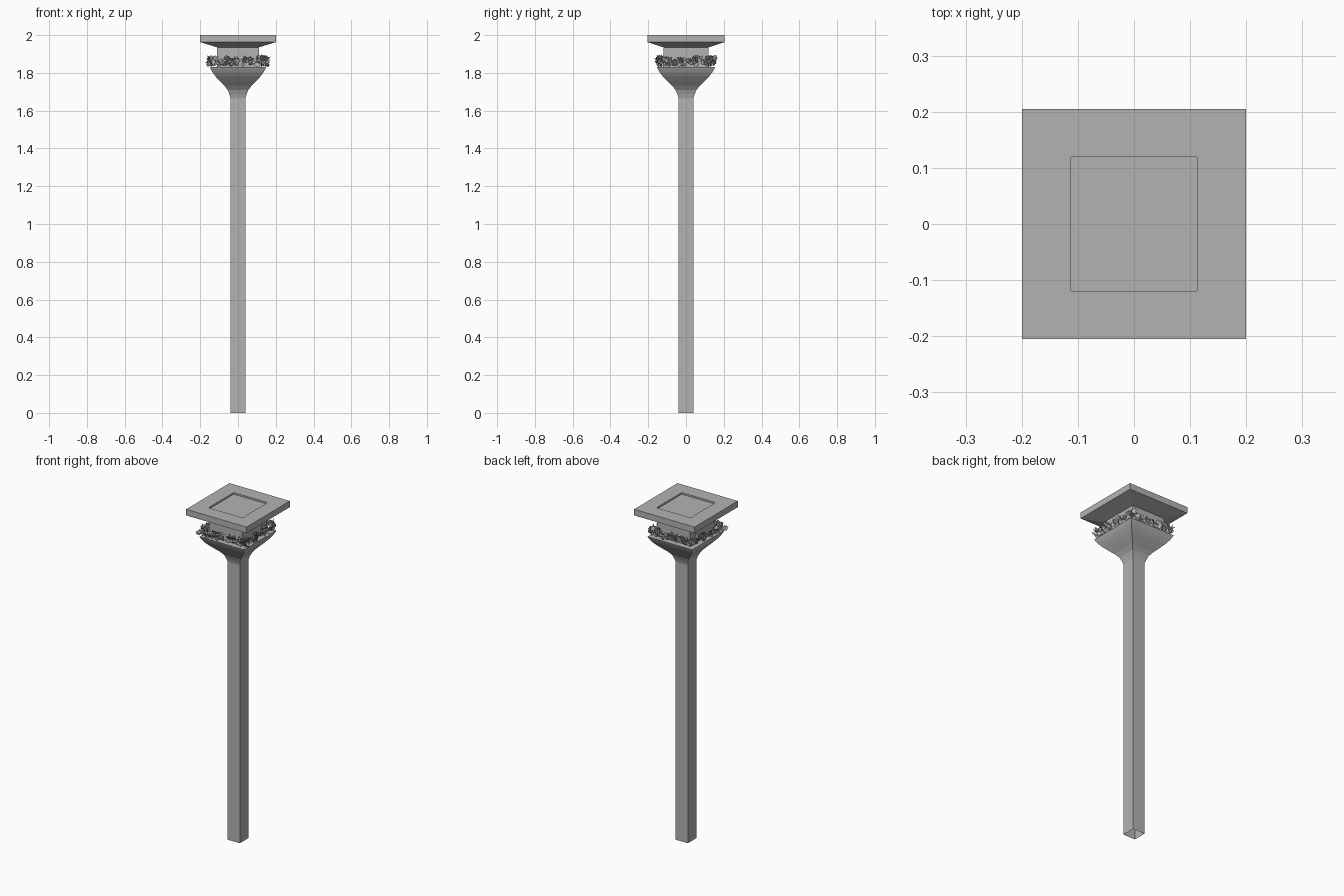
import bpy, bmesh, math, random
from mathutils import Vector, Matrix

if "Cube" in bpy.data.objects:
    bpy.data.objects.remove(bpy.data.objects["Cube"])
random.seed(4)

stone = bpy.data.materials.new("grey stone")
stone.use_nodes = True
GREY = (0.45, 0.45, 0.45, 1)
stone.diffuse_color = GREY
stone.node_tree.nodes["Principled BSDF"].inputs["Base Color"].default_value = GREY


def add_object(name, bm):
    mesh = bpy.data.meshes.new(name)
    bm.to_mesh(mesh)
    bm.free()
    mesh.materials.append(stone)
    ob = bpy.data.objects.new(name, mesh)
    bpy.context.collection.objects.link(ob)
    return ob


def square_loft(name, rings, cap_top=False, cap_bottom=False):
    """Stack rectangular rings (half x, half y, z) and skin them."""
    bm = bmesh.new()
    loops = [[bm.verts.new((sx * hx, sy * hy, z))
              for sx, sy in ((-1, -1), (1, -1), (1, 1), (-1, 1))]
             for hx, hy, z in rings]
    for low, high in zip(loops, loops[1:]):
        for i in range(4):
            j = (i + 1) % 4
            bm.faces.new((low[i], low[j], high[j], high[i]))
    if cap_top:
        bm.faces.new(loops[-1])
    if cap_bottom:
        bm.faces.new(loops[0][::-1])
    return add_object(name, bm)


# Square post, hollow at the foot
square_loft("shaft", [(0.04, 0.04, 0), (0.04, 0.04, 1.665)])

# Flared capital with a curved profile
flare = [(0.04, 1.665), (0.045, 1.685), (0.055, 1.71), (0.072, 1.732),
         (0.095, 1.755), (0.118, 1.78), (0.135, 1.803), (0.144, 1.82), (0.148, 1.83)]
square_loft("flared_capital",
            [(w, w + 0.005 * (w - 0.04) / 0.108, z) for w, z in flare], cap_top=True)

# Neck block between capital and slab
square_loft("neck_block", [(0.11, 0.118, 1.83), (0.11, 0.118, 1.937)])

# Top slab with bevelled underside and shallow recess
square_loft("top_slab", [(0.11, 0.118, 1.935), (0.2, 0.205, 1.963), (0.2, 0.205, 2.0),
                         (0.112, 0.119, 2.0), (0.112, 0.119, 1.99)], cap_top=True)

# Carved foliage: folded, lobed leaves in clusters around the neck
HALF_LEAF = [(0.3, 0.1), (0.5, 0.4), (0.28, 0.45), (0.38, 0.75), (0.15, 0.7)]


def add_leaf(bm, matrix):
    base = bm.verts.new(matrix @ Vector((0, 0, 0)))
    tip = bm.verts.new(matrix @ Vector((0, 0.15, 1)))
    for side in (-1, 1):
        rim = [bm.verts.new(matrix @ Vector((side * x, 0.35 * x, y))) for x, y in HALF_LEAF]
        loop = [base] + rim + [tip]
        bm.faces.new(loop if side > 0 else loop[::-1])


bm = bmesh.new()
CLUSTERS = 9
for side in range(4):
    turn = Matrix.Rotation(side * math.pi / 2, 4, 'Z')
    for k in range(CLUSTERS):
        t = 2 * (k + 0.5) / CLUSTERS - 1
        root = Vector((t * 0.15 + random.uniform(-0.006, 0.006), -0.143, 1.836))
        height = 0.8 + 0.25 * abs(t)
        for n in range(7):
            spot = root + Vector((random.uniform(-0.012, 0.012), random.uniform(-0.01, 0.018),
                                  random.uniform(0, 0.036) * height))
            spin = Matrix.Rotation(random.uniform(-1.3, 1.3), 4, 'Y')
            lean = Matrix.Rotation(random.uniform(-0.3, 0.9), 4, 'X')
            yaw = Matrix.Rotation(random.uniform(-0.8, 0.8), 4, 'Z')
            size = Matrix.Scale(random.uniform(0.022, 0.036), 4)
            add_leaf(bm, turn @ Matrix.Translation(spot) @ yaw @ lean @ spin @ size)
# Keep the foliage inside its band
for v in bm.verts:
    v.co.x = max(-0.175, min(0.175, v.co.x))
    v.co.y = max(-0.18, min(0.18, v.co.y))
    v.co.z = max(1.831, min(1.915, v.co.z))
add_object("foliage_band", bm)
